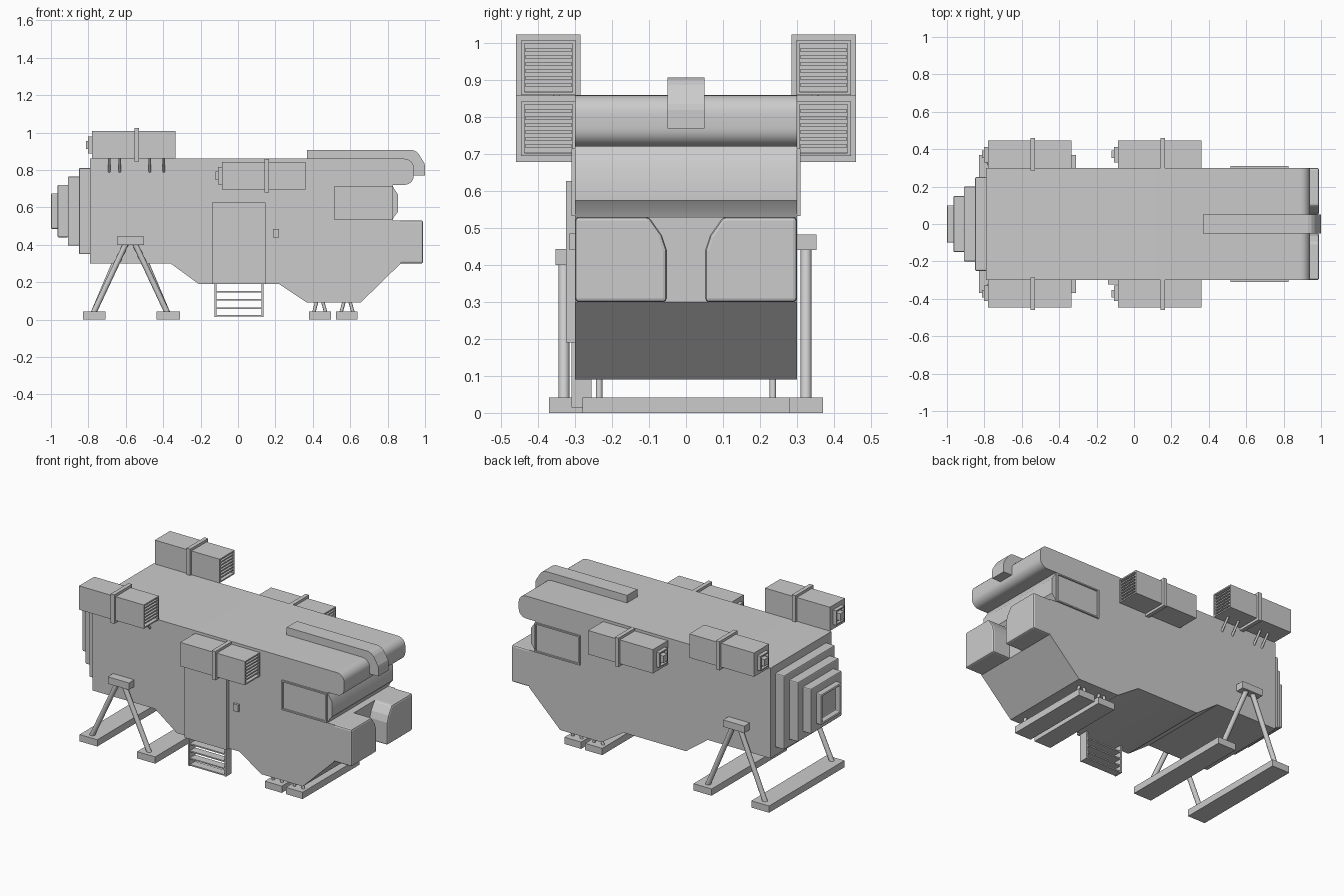
import bpy, bmesh, math
from mathutils import Vector

if "Cube" in bpy.data.objects:
    bpy.data.objects.remove(bpy.data.objects["Cube"])


def finish(name, bm, bevel=0, smooth=False):
    bmesh.ops.recalc_face_normals(bm, faces=bm.faces[:])
    me = bpy.data.meshes.new(name)
    bm.to_mesh(me)
    bm.free()
    ob = bpy.data.objects.new(name, me)
    bpy.context.collection.objects.link(ob)
    if bevel:
        m = ob.modifiers.new("bevel", 'BEVEL')
        m.width, m.segments = bevel, 2
    if smooth:
        bpy.ops.object.select_all(action='DESELECT')
        ob.select_set(True)
        bpy.context.view_layer.objects.active = ob
        bpy.ops.object.shade_smooth_by_angle(angle=math.radians(35))
    return ob


def prism(name, pts, axis, a, b, **kw):
    """Extrude an (x,z) outline along y, or a (y,z) outline along x."""
    bm = bmesh.new()
    place = (lambda p: (p[0], a, p[1])) if axis == 'y' else (lambda p: (a, p[0], p[1]))
    f = bm.faces.new([bm.verts.new(place(p)) for p in pts])
    r = bmesh.ops.extrude_face_region(bm, geom=[f])
    d = Vector((0, b - a, 0)) if axis == 'y' else Vector((b - a, 0, 0))
    bmesh.ops.translate(bm, vec=d, verts=[v for v in r['geom'] if isinstance(v, bmesh.types.BMVert)])
    return finish(name, bm, **kw)


def box(name, x, y, z, recess=None, bevel=0):
    """Box from ranges; recess = (outward direction, rim width, depth)."""
    y = sorted(y)
    bm = bmesh.new()
    bmesh.ops.create_cube(bm, size=1)
    for v in bm.verts:
        v.co = [r[0] if c < 0 else r[1] for c, r in zip(v.co, (x, y, z))]
    if recess:
        d, rim, depth = Vector(recess[0]), recess[1], recess[2]
        bm.normal_update()
        f = max(bm.faces, key=lambda q: q.normal.dot(d))
        bmesh.ops.inset_region(bm, faces=[f], thickness=rim)
        bmesh.ops.inset_region(bm, faces=[f], thickness=0.001)
        bmesh.ops.translate(bm, vec=-d * depth, verts=f.verts[:])
    return finish(name, bm, bevel=bevel)


def rod(name, p, q, r):
    p, q = Vector(p), Vector(q)
    bm = bmesh.new()
    bmesh.ops.create_cone(bm, cap_ends=True, segments=12, radius1=r, radius2=r, depth=(q - p).length)
    bmesh.ops.rotate(bm, matrix=(q - p).to_track_quat('Z', 'Y').to_matrix(), verts=bm.verts[:])
    bmesh.ops.translate(bm, vec=(p + q) / 2, verts=bm.verts[:])
    return finish(name, bm, smooth=True)


def arc(cx, cz, r, a0, a1, n=6):
    return [(cx + r * math.cos(math.radians(a0 + (a1 - a0) * i / n)),
             cz + r * math.sin(math.radians(a0 + (a1 - a0) * i / n))) for i in range(n + 1)]


# Main hull: side outline with rounded brow and window band
hull = [(-.79, .30), (-.36, .30), (-.21, .19), (.22, .19), (.37, .09), (.655, .09), (.87, .30),
        (.87, .53), (.825, .53), (.835, .55), (.855, .575), (.855, .67), (.835, .70), (.825, .72)]
hull += arc(.89, .77, .05, -90, 0) + arc(.89, .81, .05, 0, 90) + [(-.79, .86)]
prism("hull", hull, 'y', -.30, .30, smooth=True)

# Lower nose: two blocks with a flared groove between them
for s, n in ((-1, "front"), (1, "back")):
    prism("nose_block_" + n, [(s * y, z) for y, z in
          ((.30, .30), (.052, .30), (.052, .44), (.065, .48), (.10, .53), (.30, .53))],
          'x', .86, .99, bevel=.01)
    # Recessed side window
    box("side_window_" + n, (.515, .825), (s * .29, s * .31), (.532, .715), ((0, s, 0), .012, .008))

# Stepped rear end, last step hollow
for i, (x0, x1, w) in enumerate(((-.85, -.79, .25), (-.91, -.85, .20), (-.965, -.91, .15), (-1.0, -.965, .10))):
    h = w * .9 + .005
    box("rear_step_%d" % (i + 1), (x0, x1 + .005), (-w, w), (.58 - h, .58 + h),
        ((-1, 0, 0), .022, .032) if i == 3 else None, bevel=.006)

# Roof spine bending down over the brow
spine = [(.37, .85), (.37, .907), (.93, .907), (.95, .90), (.965, .887), (.997, .835), (1.0, .82),
         (1.0, .77), (.93, .77), (.90, .85)]
prism("roof_spine", spine, 'y', -.05, .05)

# Thrusters: rear pair on the roof edges, middle pair on the sides
for s, n in ((-1, "front"), (1, "back")):
    for pos, x0, z0 in (("rear", -.78, .86), ("middle", -.085, .695)):
        t = "%s_%s_thruster" % (pos, n)
        x1, z1, zc = x0 + .445, z0 + .148, z0 + .074
        box(t, (x0, x1), (s * .298, s * .446), (z0, z1), ((1, 0, 0), .012, .03))
        for i in range(6):
            z = z0 + .027 + i * .019
            box(t + "_slat", (x1 - .03, x1 - .004), (s * .308, s * .436), (z - .004, z + .004))
        box(t + "_collar", (x0 + .227, x0 + .252), (s * .285, s * .46), (z0 - .016, z1 + .016))
        box(t + "_nozzle", (x0 - .022, x0 + .002), (s * .33, s * .412), (zc - .046, zc + .046),
            ((-1, 0, 0), .01, .018))
        box(t + "_plug", (x0 - .034, x0), (s * .352, s * .392), (zc - .022, zc + .022))
    # Mounting struts under the rear thruster
    for x in (-.688, -.632, -.472, -.396):
        rod("thruster_strut_" + n, (x, s * .36, .87), (x, s * .295, .79), .007)

    # Rear landing legs
    y, zh = (-.33, .40) if s < 0 else (.325, .44)
    box("leg_hub_" + n, (-.648, -.503), (s * .295, s * .353), (zh, zh + .043))
    for d in (-1, 1):
        rod("rear_leg_" + n, (-.575 + d * .022, y, zh + .01), (-.575 + d * .20, y, .03), .015)
    # Short front landing legs
    for c in (.437, .583):
        for d in (-1, 1):
            rod("front_leg_" + n, (c + d * .015, s * .235, .10), (c + d * .034, s * .235, .03), .009)

# Landing skids
for x0, x1, w in ((-.83, -.708, .37), (-.435, -.31, .37), (.38, .497, .28), (.525, .64, .28)):
    box("skid", (x0, x1), (-w, w), (0, .042))

# Door, handle and steps
box("door", (-.14, .147), (-.324, -.29), (.19, .627))
box("door_handle", (.186, .22), (-.315, -.29), (.44, .485))
for x in (-.12, .13):
    box("step_rail", (x - .005, x + .005), (-.31, -.255), (.015, .2))
for z in (.02, .06, .105, .15):
    box("step_tread", (-.12, .13), (-.308, -.257), (z - .004, z + .004))
